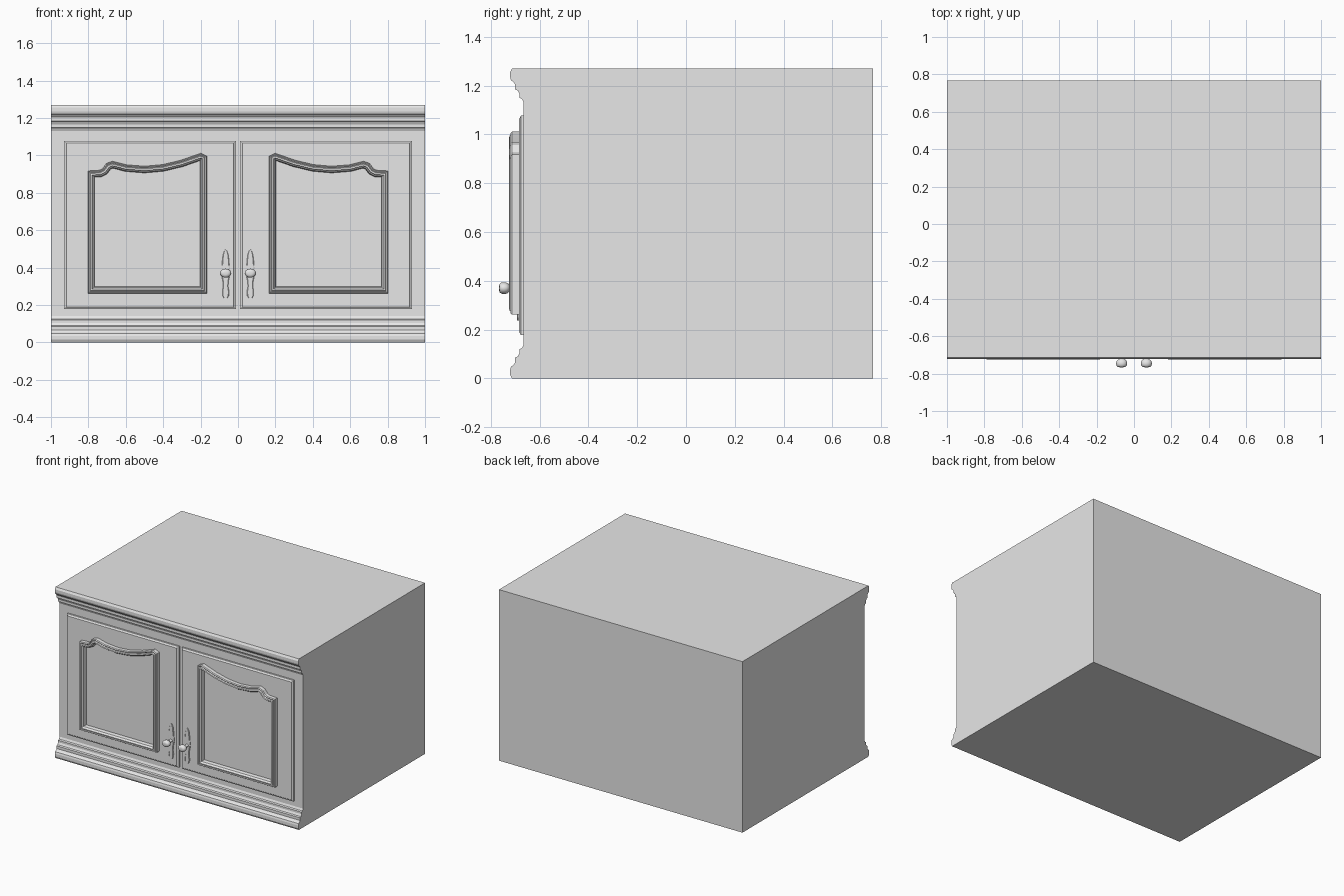
import bpy, bmesh, math
from mathutils import Vector

old = bpy.data.objects.get("Cube")
if old:
    bpy.data.objects.remove(old, do_unlink=True)

W, H, BACK = 1.0, 1.27, 0.766
BODY_Y, DOOR_Y = -0.665, -0.685

grey = bpy.data.materials.new("light grey")
grey.use_nodes = True
COLOUR = (0.8, 0.8, 0.8, 1)
grey.diffuse_color = COLOUR
grey.node_tree.nodes["Principled BSDF"].inputs["Base Color"].default_value = COLOUR


def finish(bm, name, smooth=None):
    """Turn a bmesh into a named object with the shared material."""
    bmesh.ops.recalc_face_normals(bm, faces=bm.faces)
    mesh = bpy.data.meshes.new(name)
    bm.to_mesh(mesh)
    bm.free()
    mesh.materials.append(grey)
    obj = bpy.data.objects.new(name, mesh)
    bpy.context.collection.objects.link(obj)
    if smooth:
        bpy.ops.object.select_all(action='DESELECT')
        obj.select_set(True)
        bpy.context.view_layer.objects.active = obj
        bpy.ops.object.shade_smooth_by_angle(angle=math.radians(smooth))
    return obj


def loft(bm, rings, closed=False, caps=True):
    """Skin equal-length closed rings of points."""
    vs = [[bm.verts.new(p) for p in ring] for ring in rings]
    n = len(vs[0])
    pairs = list(zip(vs, vs[1:])) + ([(vs[-1], vs[0])] if closed else [])
    for a, b in pairs:
        for i in range(n):
            j = (i + 1) % n
            bm.faces.new((a[i], a[j], b[j], b[i]))
    if caps and not closed:
        bm.faces.new(vs[0])
        bm.faces.new(vs[-1])


# Cabinet body: side profile with the cornice and its mirrored plinth
cornice = [(-.665, 1.13), (-.672, 1.145), (-.682, 1.15), (-.682, 1.165),
           (-.69, 1.18), (-.70, 1.185), (-.70, 1.205), (-.708, 1.215),
           (-.717, 1.222), (-.721, 1.235), (-.721, 1.255), (-.713, H)]
plinth = [(y, H - z) for y, z in reversed(cornice)]
profile = plinth + cornice + [(BACK, H), (BACK, 0)]
bm = bmesh.new()
loft(bm, [[(x, y, z) for y, z in profile] for x in (-W, W)])
finish(bm, "cabinet_body")


def rect(x0, x1, z0, z1, inset, y):
    return [(x0 + inset, y, z0 + inset), (x1 - inset, y, z0 + inset),
            (x1 - inset, y, z1 - inset), (x0 + inset, y, z1 - inset)]


def door(name, s):
    """Slab with a stepped, chamfered edge."""
    x0, x1 = sorted((s * 0.012, s * 0.93))
    bm = bmesh.new()
    steps = [(0, BODY_Y + .005), (0, DOOR_Y + .008), (.008, DOOR_Y + .005), (.012, DOOR_Y)]
    loft(bm, [rect(x0, x1, 0.178, 1.077, i, y) for i, y in steps])
    finish(bm, name)


# Centre line of the arched panel moulding, and its section (offset, height)
path = [(.185, .28), (.785, .28), (.785, .90), (.735, .903), (.712, .915),
        (.692, .942), (.67, .95), (.6, .932), (.5, .924), (.4, .933),
        (.3, .957), (.2, .992), (.185, .985)]
section = [(-.018, -.002), (-.018, .028), (-.013, .034), (-.007, .03), (-.003, .038),
           (.005, .04), (.009, .03), (.014, .026), (.018, .012), (.018, -.002)]


def panel_moulding(name, s):
    """Sweep the section round the path with mitred corners."""
    pts = [Vector(p) for p in path]
    rings = []
    for i, p in enumerate(pts):
        d1 = (p - pts[i - 1]).normalized()
        d2 = (pts[(i + 1) % len(pts)] - p).normalized()
        n1, n2 = Vector((-d1.y, d1.x)), Vector((-d2.y, d2.x))
        mitre = (n1 + n2) / max(0.4, 1 + n1.dot(n2))
        rings.append([(s * (p + mitre * o).x, DOOR_Y - h, (p + mitre * o).y)
                      for o, h in section])
    bm = bmesh.new()
    loft(bm, rings, closed=True)
    finish(bm, name, 25)


# Handle plate half widths by height
plate = [(.238, .010), (.25, .017), (.275, .018), (.30, .013), (.33, .016),
         (.37, .025), (.41, .020), (.44, .018), (.47, .014), (.488, .008), (.496, .002)]


def handle_plate(name, cx):
    outline = [(w, z) for z, w in plate] + [(-w, z) for z, w in reversed(plate)]
    bm = bmesh.new()
    loft(bm, [[(cx + w * k, y, z) for w, z in outline]
              for k, y in ((1, DOOR_Y + .002), (1, DOOR_Y - .004), (.8, DOOR_Y - .007))])
    finish(bm, name)


# Knob lathe profile: (radius, y)
lathe = [(.014, DOOR_Y), (.011, -.70), (.012, -.722), (.022, -.727), (.028, -.735),
         (.030, -.746), (.028, -.757), (.021, -.764), (.010, -.766)]


def knob(name, cx, sides=24):
    bm = bmesh.new()
    angles = [2 * math.pi * i / sides for i in range(sides)]
    loft(bm, [[(cx + r * math.cos(a), y, .37 + .8 * r * math.sin(a)) for a in angles]
              for r, y in lathe])
    finish(bm, name, 40)


# Left is the model's own left (+x)
for side, s in (("left", 1), ("right", -1)):
    door(side + "_door", s)
    panel_moulding(side + "_panel_moulding", s)
    handle_plate(side + "_handle_plate", s * 0.066)
    knob(side + "_knob", s * 0.066)
